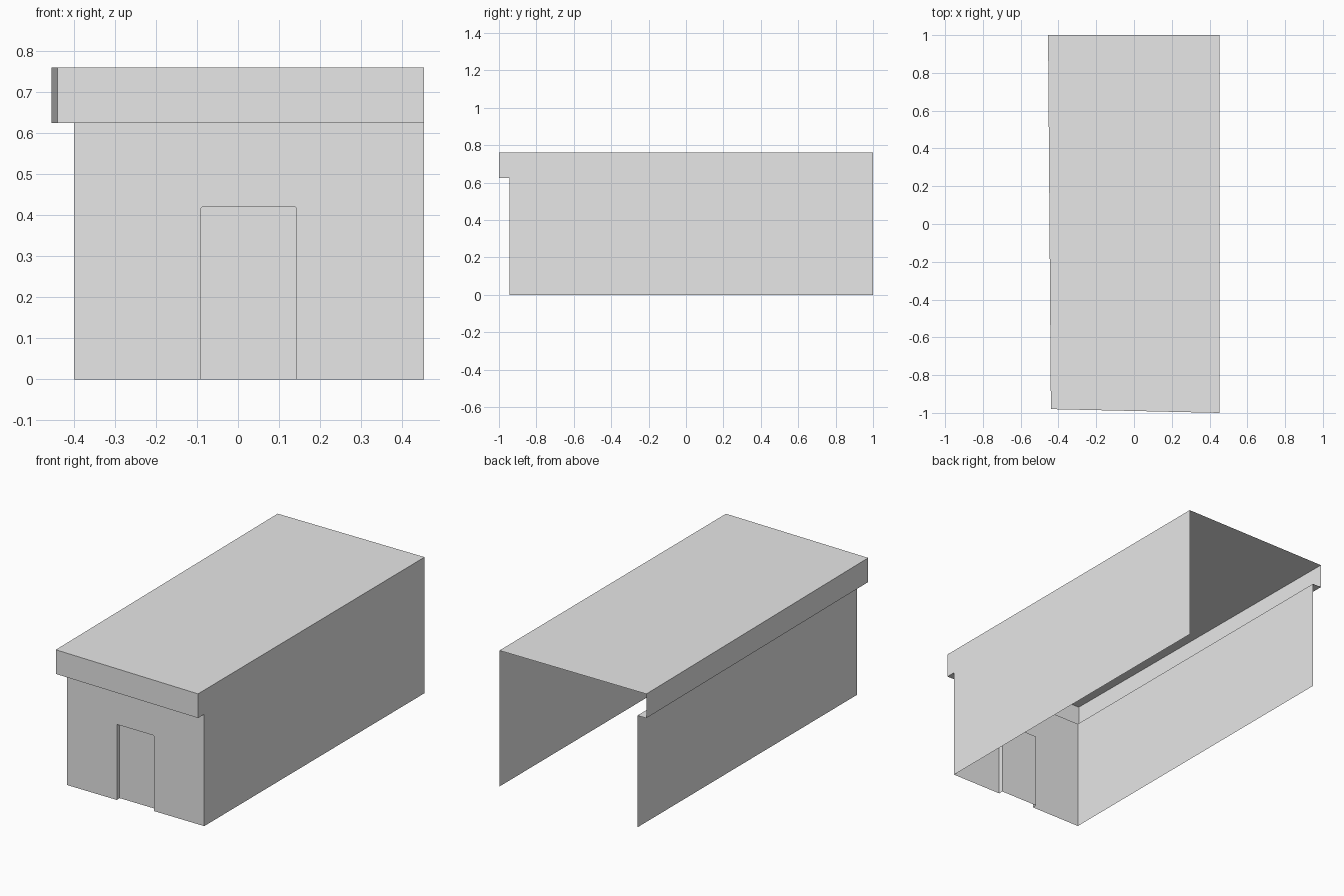
import bpy
import bmesh

cube = bpy.data.objects.get("Cube")
if cube:
    bpy.data.objects.remove(cube, do_unlink=True)

grey = bpy.data.materials.new("pale grey")
grey.use_nodes = True
grey.diffuse_color = (0.8, 0.8, 0.8, 1)
grey.node_tree.nodes["Principled BSDF"].inputs["Base Color"].default_value = (0.8, 0.8, 0.8, 1)

EAVE, TOP, BACK = 0.625, 0.76, 1.0
RIGHT = 0.453
# Plan outlines, from back left round the front to the right
wall_plan = [(-0.4, BACK), (-0.4, -0.94), (RIGHT, -0.945)]
eave_plan = [(-0.455, BACK), (-0.44, -0.98), (RIGHT, -1.0)]


def sheet(name, polygons):
    """Thin surface made of flat polygons, wound to face outwards."""
    bm = bmesh.new()
    for points in polygons:
        bm.faces.new([bm.verts.new(p) for p in points])
    bmesh.ops.remove_doubles(bm, verts=bm.verts, dist=0.0005)
    mesh = bpy.data.meshes.new(name)
    bm.to_mesh(mesh)
    bm.free()
    mesh.materials.append(grey)
    obj = bpy.data.objects.new(name, mesh)
    bpy.context.collection.objects.link(obj)
    return obj


def strips(lower, upper):
    """Quads joining two matching 3D paths."""
    return [(lower[i], lower[i + 1], upper[i + 1], upper[i])
            for i in range(len(lower) - 1)]


def at(plan, z):
    return [(x, y, z) for x, y in plan]


# Roof and its overhanging edge
sheet("roof", [at(eave_plan + [(RIGHT, BACK)], TOP)])
sheet("fascia", strips(at(eave_plan, EAVE), at(eave_plan, TOP)))
sheet("soffit", strips(at(wall_plan, EAVE), at(eave_plan, EAVE)))

# Side walls: the right one runs up to the roof and caps the front overhang
sheet("left_wall", strips(at(wall_plan[:2], 0), at(wall_plan[:2], EAVE)))
side = [(-0.945, 0), (BACK, 0), (BACK, TOP), (-1.0, TOP), (-1.0, EAVE), (-0.945, EAVE)]
sheet("right_wall", [[(RIGHT, y, z) for y, z in side]])

# Front wall with a doorway cut up from the ground
L, R, H, C = -0.09, 0.142, 0.422, 0.004
door = [(L, 0), (L, H - C), (L + C, H), (R - C, H), (R, H - C), (R, 0)]


def front(x, z, inset=0.0):
    """Point on the slightly skewed front wall plane."""
    (x0, y0), (x1, y1) = wall_plan[1:]
    return (x, y0 + (y1 - y0) * (x - x0) / (x1 - x0) + inset, z)


outline = [(-0.4, 0)] + door + [(RIGHT, 0), (RIGHT, EAVE), (-0.4, EAVE)]
sheet("front_wall", [[front(x, z) for x, z in outline]])

# Recessed door and its reveal
DEPTH = 0.026
outer = [front(x, z) for x, z in door]
inner = [front(x, z, DEPTH) for x, z in door]
sheet("door_reveal", strips(outer, inner))
sheet("door", [inner[::-1]])
